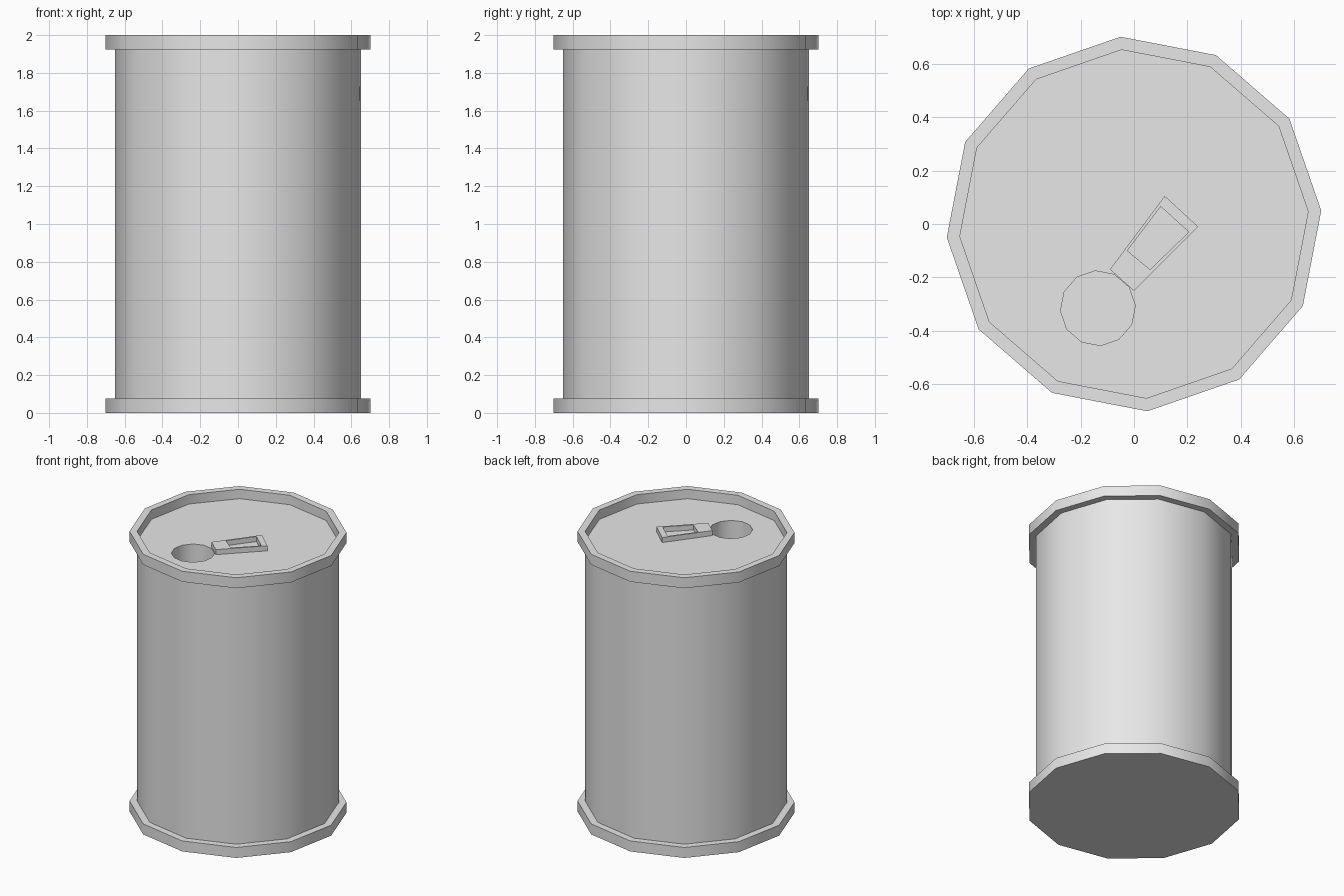
import bpy, bmesh
from math import sin, cos, tau, radians

if "Cube" in bpy.data.objects:
    bpy.data.objects.remove(bpy.data.objects["Cube"], do_unlink=True)

SIDES, PHASE = 12, radians(4.1)
RIM, WALL = 0.702, 0.653
BAND, LID = 0.075, 1.933

grey = bpy.data.materials.new("light grey metal")
grey.use_nodes = True
grey.diffuse_color = (0.8, 0.8, 0.8, 1)
grey.node_tree.nodes["Principled BSDF"].inputs["Base Color"].default_value = (0.8, 0.8, 0.8, 1)


def finish(name, bm):
    bmesh.ops.recalc_face_normals(bm, faces=bm.faces)
    mesh = bpy.data.meshes.new(name)
    bm.to_mesh(mesh)
    bm.free()
    mesh.materials.append(grey)
    obj = bpy.data.objects.new(name, mesh)
    bpy.context.collection.objects.link(obj)
    return obj


def bridge(bm, a, b):
    n = len(a)
    for i in range(n):
        bm.faces.new((a[i], a[(i + 1) % n], b[(i + 1) % n], b[i]))


def lathe(name, profile, centre=(0, 0)):
    """Stack twelve-sided rings and cap both ends."""
    bm = bmesh.new()
    angles = [PHASE + tau * i / SIDES for i in range(SIDES)]
    rings = [[bm.verts.new((centre[0] + r * cos(a), centre[1] + r * sin(a), z))
              for a in angles] for r, z in profile]
    for a, b in zip(rings, rings[1:]):
        bridge(bm, a, b)
    bm.faces.new(rings[0])
    bm.faces.new(rings[-1])
    return finish(name, bm)


def smooth(obj):
    bpy.ops.object.select_all(action='DESELECT')
    obj.select_set(True)
    bpy.context.view_layer.objects.active = obj
    bpy.ops.object.shade_smooth_by_angle(angle=radians(35))


# Can with a rim at each end and a sunken lid
can = lathe("can_body", [(RIM, 0), (RIM, BAND), (WALL, BAND), (WALL, 2 - BAND),
                         (RIM, 2 - BAND), (RIM, 2), (WALL, 2), (WALL, LID)])

# Drinking hole cut into the lid
cutter = lathe("hole_cutter", [(0.14, 1.6), (0.14, 2.1)], (-0.135, -0.315))
cutter.hide_render = True
cut = can.modifiers.new("drinking_hole", 'BOOLEAN')
cut.operation = 'DIFFERENCE'
cut.solver = 'EXACT'
cut.object = cutter
bpy.context.view_layer.objects.active = can
bpy.ops.object.modifier_apply(modifier=cut.name)
bpy.data.objects.remove(cutter, do_unlink=True)
smooth(can)

# Pull tab: a tapered frame resting on the lid
outer = [(0.115, 0.105), (-0.09, -0.17), (0, -0.25), (0.24, -0.01)]
inner = [(0.10, 0.065), (-0.025, -0.10), (0.06, -0.17), (0.205, -0.03)]
bm = bmesh.new()
loops = [[bm.verts.new((x, y, z)) for x, y in shape]
         for shape, z in ((outer, LID), (outer, LID + 0.036),
                          (inner, LID + 0.036), (inner, LID))]
for i in range(4):
    bridge(bm, loops[i], loops[(i + 1) % 4])
finish("pull_tab", bm)
